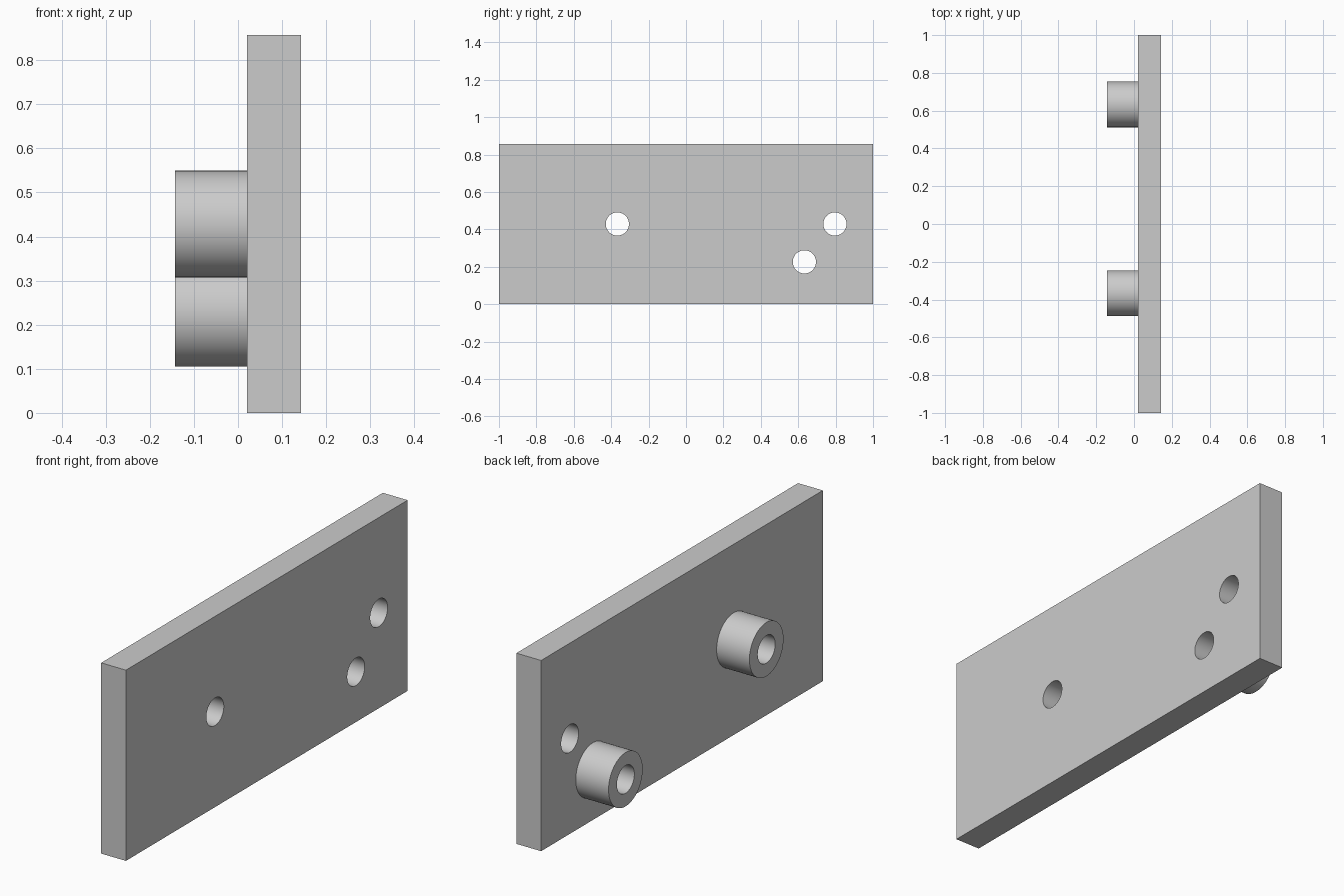
import bpy
import math

if "Cube" in bpy.data.objects:
    bpy.data.objects.remove(bpy.data.objects["Cube"], do_unlink=True)

HEIGHT, BACK, FRONT, TIP = 0.857, 0.02, 0.143, -0.143
MID = HEIGHT / 2
HOLE_R, BOSS_R, SIDES = 0.062, 0.121, 96
BOSSES = {"upper_boss": (-0.367, MID), "lower_boss": (0.633, 0.226)}
PLAIN_HOLE = (0.796, MID)

grey = bpy.data.materials.new("plain grey")
grey.use_nodes = True
color = (0.6, 0.6, 0.6, 1)
grey.diffuse_color = color
grey.node_tree.nodes["Principled BSDF"].inputs["Base Color"].default_value = color


def cylinder(name, y, z, radius, x0, x1):
    """Cylinder lying along x."""
    bpy.ops.mesh.primitive_cylinder_add(
        vertices=SIDES, radius=radius, depth=x1 - x0,
        location=((x0 + x1) / 2, y, z), rotation=(0, math.pi / 2, 0))
    obj = bpy.context.object
    obj.name = name
    obj.data.materials.append(grey)
    return obj


def drill(obj, y, z):
    """Cut a round through hole along x."""
    cutter = cylinder("hole_cutter", y, z, HOLE_R, -0.3, 0.3)
    bpy.context.view_layer.objects.active = obj
    mod = obj.modifiers.new("hole", 'BOOLEAN')
    mod.operation, mod.solver, mod.object = 'DIFFERENCE', 'EXACT', cutter
    bpy.ops.object.modifier_apply(modifier=mod.name)
    bpy.data.objects.remove(cutter, do_unlink=True)


def smooth(obj):
    bpy.ops.object.select_all(action='DESELECT')
    obj.select_set(True)
    bpy.context.view_layer.objects.active = obj
    bpy.ops.object.shade_smooth_by_angle(angle=math.radians(30))


# Upright plate with three through holes
bpy.ops.mesh.primitive_cube_add(size=1, location=((BACK + FRONT) / 2, 0, MID))
plate = bpy.context.object
plate.name = "plate"
plate.scale = (FRONT - BACK, 2, HEIGHT)
bpy.ops.object.transform_apply(location=False, rotation=False, scale=True)
plate.data.materials.append(grey)
for y, z in [*BOSSES.values(), PLAIN_HOLE]:
    drill(plate, y, z)
smooth(plate)

# Hollow bosses standing on one side of the plate
for name, (y, z) in BOSSES.items():
    boss = cylinder(name, y, z, BOSS_R, TIP, BACK)
    drill(boss, y, z)
    smooth(boss)
